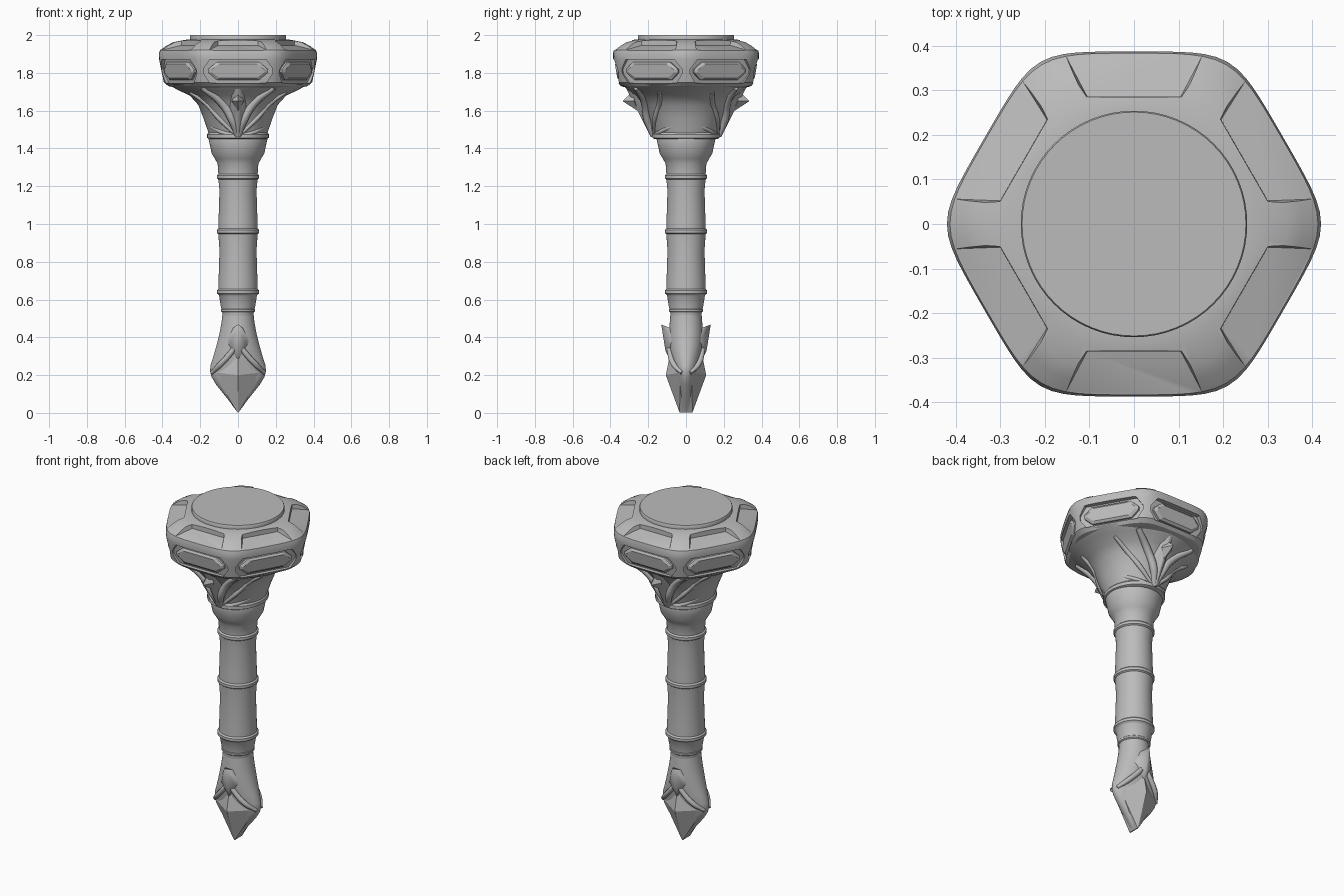
import bpy, bmesh, math
from mathutils import Matrix, Vector

if "Cube" in bpy.data.objects:
    bpy.data.objects.remove(bpy.data.objects["Cube"])

grey = bpy.data.materials.new("stone grey")
grey.use_nodes = True
grey.diffuse_color = (0.5, 0.5, 0.5, 1)
grey.node_tree.nodes["Principled BSDF"].inputs["Base Color"].default_value = (0.5, 0.5, 0.5, 1)


def finish(ob, angle=35):
    """Give the part its material and smooth shading with sharp creases."""
    ob.data.materials.clear()
    ob.data.materials.append(grey)
    bpy.ops.object.select_all(action='DESELECT')
    ob.select_set(True)
    bpy.context.view_layer.objects.active = ob
    bpy.ops.object.shade_smooth_by_angle(angle=math.radians(angle))
    return ob


def add(name, bm):
    bmesh.ops.recalc_face_normals(bm, faces=bm.faces)
    me = bpy.data.meshes.new(name)
    bm.to_mesh(me)
    bm.free()
    ob = bpy.data.objects.new(name, me)
    bpy.context.collection.objects.link(ob)
    return ob


def loft(name, rows, shape, n=48):
    """Skin rings; shape(angle, row) returns the x, y of a ring point."""
    bm = bmesh.new()
    rings = [[bm.verts.new((*shape(math.tau * i / n, row), row[0])) for i in range(n)]
             for row in rows]
    for lo, hi in zip(rings, rings[1:]):
        for i in range(n):
            j = (i + 1) % n
            bm.faces.new((lo[i], lo[j], hi[j], hi[i]))
    bm.faces.new(rings[0][::-1])
    bm.faces.new(rings[-1])
    return add(name, bm)


def oval(a, row):
    return row[1] * math.cos(a), row[-1] * math.sin(a)


def soft_hexagon(a, row):
    """Row is height, apothem, sharpness (2 is a circle)."""
    _, apothem, p = row
    total = sum(abs(math.cos(a - math.radians(30 + 60 * k))) ** p for k in range(3))
    r = apothem * ((1 + 2 * 0.5 ** p) / total) ** (1 / p)
    return r * math.cos(a), r * math.sin(a)


def hull(name, points):
    bm = bmesh.new()
    for p in points:
        bm.verts.new(p)
    out = bmesh.ops.convex_hull(bm, input=bm.verts)
    bmesh.ops.delete(bm, geom=out["geom_interior"], context='VERTS')
    return add(name, bm)


def sym(*points):
    """Points together with their mirror images in x."""
    return [(s * x, y, z) for x, y, z in points for s in (1, -1)]


def turn(points, angle):
    m = Matrix.Rotation(angle, 3, 'Z')
    return [m @ Vector(p) for p in points]


def tube(name, points, radii, cyclic=False):
    cu = bpy.data.curves.new(name, 'CURVE')
    cu.dimensions = '3D'
    cu.bevel_depth = 1
    cu.bevel_resolution = 2
    cu.resolution_u = 8
    cu.use_fill_caps = True
    sp = cu.splines.new('BEZIER')
    sp.bezier_points.add(len(points) - 1)
    sp.use_cyclic_u = cyclic
    for bp, p, r in zip(sp.bezier_points, points, radii):
        bp.co, bp.radius = p, r
        bp.handle_left_type = bp.handle_right_type = 'AUTO'
    ob = bpy.data.objects.new(name, cu)
    bpy.context.collection.objects.link(ob)
    bpy.context.view_layer.update()
    me = bpy.data.meshes.new_from_object(ob.evaluated_get(bpy.context.evaluated_depsgraph_get()))
    bpy.data.objects.remove(ob)
    mesh_ob = bpy.data.objects.new(name, me)
    bpy.context.collection.objects.link(mesh_ob)
    return finish(mesh_ob, 60)


def panel(half, tip, low, high, inner, outer):
    """Elongated prism with cut corners, leaning with the head's wall."""
    mid = (low + high) / 2
    c = (high - low) * 0.32
    outline = [(half, mid - c * 0.3), (half, mid + c * 0.3), (half - tip, low), (half - tip, high)]
    return sym(*[(t, -(d + (z - 1.81) * 0.17), z) for t, z in outline for d in (inner, outer)])


# Hexagonal head
head = loft("head", [(1.715, .29, 5), (1.73, .345, 9), (1.75, .362, 11), (1.81, .374, 11),
                     (1.87, .385, 11), (1.90, .387, 11), (1.92, .383, 10), (1.943, .355, 9),
                     (1.962, .325, 8), (1.974, .285, 4), (1.978, .258, 2)], soft_hexagon, 96)

# Wall recesses and rim scoops cut into each of the six sides
cutters = []
for k in range(6):
    a = math.radians(60 * k)
    recess = panel(.183, .035, 1.747, 1.872, .348, .45)
    scoop = sym((.105, -.286, 1.946), (.11, -.284, 2.02), (.165, -.4, 1.914), (.19, -.4, 2.02))
    for label, pts in (("recess_cutter", recess), ("scoop_cutter", scoop)):
        cutter = hull(label, turn(pts, a))
        cutter.hide_render = True
        mod = head.modifiers.new(label, 'BOOLEAN')
        mod.operation, mod.solver, mod.object = 'DIFFERENCE', 'EXACT', cutter
        cutters.append(cutter)
bpy.context.view_layer.update()
cut_mesh = bpy.data.meshes.new_from_object(
    head.evaluated_get(bpy.context.evaluated_depsgraph_get()))
head.modifiers.clear()
head.data = cut_mesh
for cutter in cutters:
    bpy.data.objects.remove(cutter)
finish(head, 28)

# Faceted inlay in every wall recess
for k in range(6):
    inlay = panel(.158, .045, 1.762, 1.858, .335, .360) + panel(.14, .04, 1.774, 1.846, .36, .370)
    finish(hull("wall_inlay", turn(inlay, math.radians(60 * k))), 20)

# Round cap on top
finish(loft("top_cap", [(1.95, .25), (1.975, .254), (1.995, .254), (2.0, .251)], oval, 64))

# Flared neck under the head
finish(loft("flared_neck", [(1.45, .145, .15), (1.46, .15, .16), (1.5, .162, .172),
                            (1.56, .183, .198), (1.63, .21, .23), (1.68, .255, .265),
                            (1.71, .32, .31), (1.74, .37, .335)], oval, 64))

# Scalloped collar rising on the left and right sides
ring = []
for i in range(24):
    a = math.tau * i / 24
    ring.append((.156 * math.cos(a), .165 * math.sin(a), 1.468 + .06 * math.cos(a) ** 2))
tube("scalloped_collar", ring, [.012] * 24, True)
finish(loft("collar", [(1.45, .152, .168), (1.456, .163, .178), (1.475, .163, .178),
                       (1.485, .155, .17)], oval))

# Leaf ribs, keel and spike on the front and back of the neck
inner_rib = [(.005, -.175, 1.47), (.03, -.203, 1.55), (.085, -.217, 1.64), (.19, -.262, 1.722)]
outer_rib = [(.02, -.17, 1.48), (.1, -.164, 1.56), (.17, -.14, 1.64), (.255, -.14, 1.7)]
for facing in (0, math.pi):
    for side in (1, -1):
        for name, path, r in (("inner_rib", inner_rib, .022), ("outer_rib", outer_rib, .014)):
            pts = [(side * x, y, z) for x, y, z in path]
            tube(name, turn(pts, facing), [r * .6, r, r, r * .7])
    keel = sym((.035, -.15, 1.46), (.05, -.2, 1.6), (.05, -.25, 1.72),
               (.004, -.186, 1.46), (.012, -.265, 1.62), (.012, -.315, 1.715))
    finish(hull("neck_keel", turn(keel, facing)))
    spike = sym((.034, -.275, 1.65), (0, -.335, 1.65), (0, -.28, 1.705), (0, -.25, 1.595))
    finish(hull("neck_spike", turn(spike[:3] + spike[4:5] + spike[6:7], facing)), 20)

# Shaft with a flared top and three raised rings
shaft = [(.48, .084), (.53, .083), (.57, .092), (.62, .1)]
for z in (.64, .96, 1.25):
    shaft += [(z - .014, .104), (z - .008, .112), (z + .008, .112), (z + .016, .104)]
    if z < 1.2:
        shaft += [(z + .06, .103), (z + .22, .098)]
shaft += [(1.32, .108), (1.345, .122), (1.375, .14), (1.41, .147), (1.45, .156), (1.47, .15)]
finish(loft("shaft", shaft, oval), 40)
finish(loft("lower_band", [(.53, .08), (.538, .09), (.548, .09), (.556, .084)], oval))

# Flattened teardrop pommel
finish(loft("pommel", [(.005, .004, .03), (.08, .06, .042), (.15, .116, .052), (.19, .14, .06),
                       (.22, .148, .066), (.25, .146, .074), (.3, .13, .083), (.36, .113, .09),
                       (.42, .098, .09), (.48, .087, .086), (.53, .082, .082)], oval))

# Cut gem on the bottom, pointed front and back
finish(hull("pommel_gem", sym((0, .107, .2), (0, -.107, .2), (0, .078, .345), (0, -.078, .345),
                              (.132, .03, .215), (.132, -.03, .215),
                              (.003, .034, .002), (.003, -.034, .002))), 15)

# Framing ribs and petals around the gem
for facing in (0, math.pi):
    for side in (1, -1):
        frame = [(0, -.089, .372), (side * .04, -.084, .315), (side * .095, -.064, .255),
                 (side * .138, -.022, .212)]
        tube("gem_frame", turn(frame, facing), [.012, .015, .015, .01])
    petal = sym((0, -.131, .468), (0, -.06, .43), (.025, -.085, .45), (.062, -.07, .38),
                (.045, -.092, .36), (.01, -.112, .38), (.008, -.109, .33), (0, -.085, .28))
    finish(hull("pommel_petal", turn(petal, facing)), 40)
